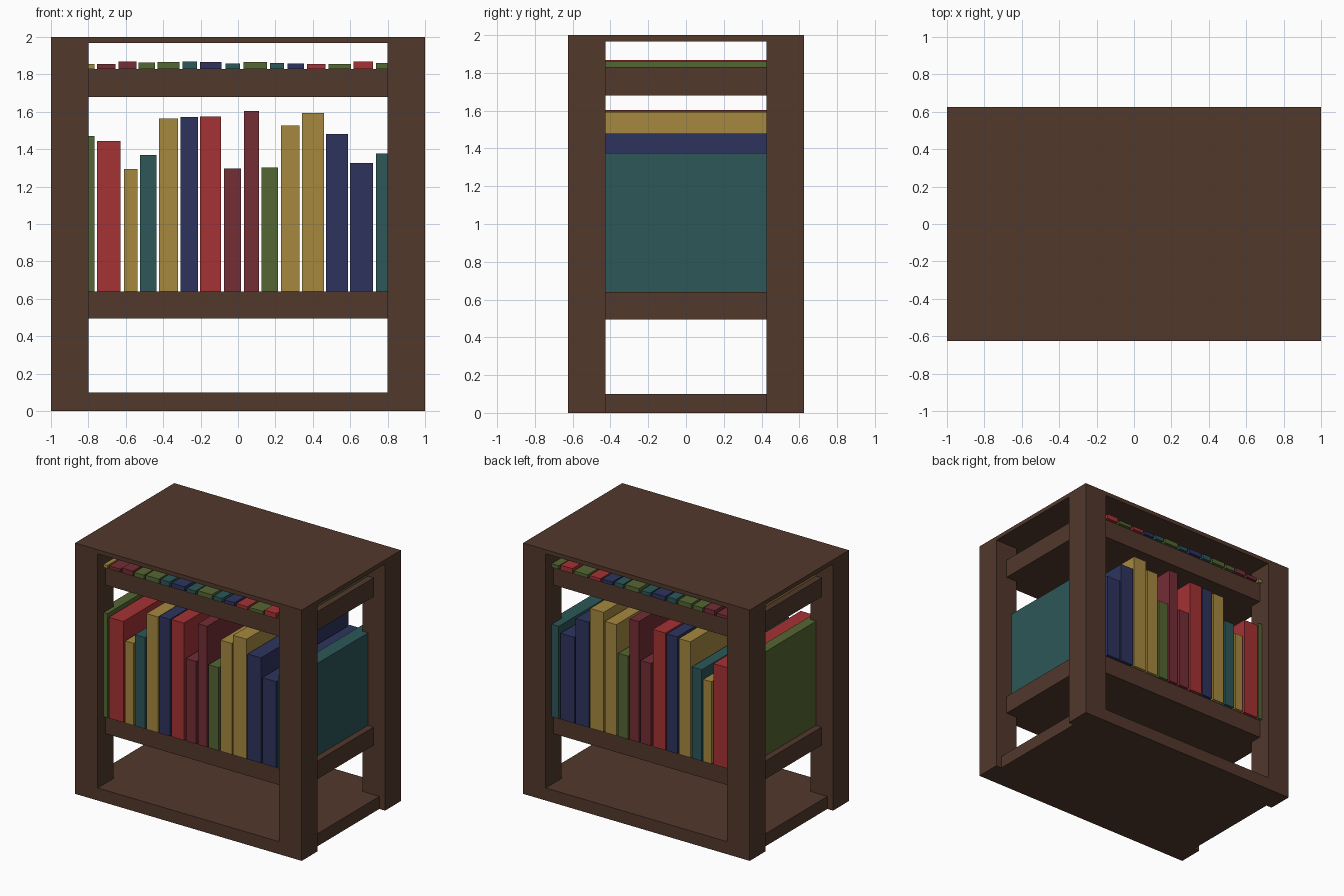
import bpy

cube = bpy.data.objects.get("Cube")
if cube:
    bpy.data.objects.remove(cube, do_unlink=True)


def linear(c):
    c /= 255
    return c / 12.92 if c <= 0.04045 else ((c + 0.055) / 1.055) ** 2.4


def material(name, *rgb):
    m = bpy.data.materials.new(name)
    m.use_nodes = True
    col = [linear(c) for c in rgb] + [1]
    m.diffuse_color = col
    bsdf = next(n for n in m.node_tree.nodes if n.type == "BSDF_PRINCIPLED")
    bsdf.inputs["Base Color"].default_value = col
    return m


wood = material("dark wood", 82, 56, 44)
covers = {
    "red": material("red cover", 164, 50, 52),
    "gold": material("gold cover", 166, 137, 64),
    "teal": material("teal cover", 45, 87, 88),
    "navy": material("navy cover", 45, 52, 94),
    "green": material("green cover", 84, 102, 50),
    "maroon": material("maroon cover", 115, 45, 53),
}


def box(name, x, y, z, mat):
    """Box spanning the (low, high) ranges on each axis."""
    bpy.ops.mesh.primitive_cube_add(size=1, location=[sum(r) / 2 for r in (x, y, z)])
    ob = bpy.context.object
    ob.name = name
    ob.scale = [r[1] - r[0] for r in (x, y, z)]
    bpy.ops.object.transform_apply(location=False, rotation=False, scale=True)
    ob.data.materials.append(mat)
    return ob


def slab(name, half_x, half_y, low, high):
    box(name, (-half_x, half_x), (-half_y, half_y), (low, high), wood)


# Frame: corner posts, top, base and two shelves
for sx, side in ((-1, "right"), (1, "left")):
    for sy, end in ((-1, "front"), (1, "back")):
        box(f"{end}_{side}_post", sorted((sx * 0.8, sx)),
            sorted((sy * 0.425, sy * 0.625)), (0, 2), wood)
slab("top_panel", 1, 0.625, 1.967, 2)
slab("base_panel", 0.95, 0.625, 0, 0.1)
slab("lower_shelf", 0.9, 0.525, 0.495, 0.64)
slab("upper_shelf", 0.9, 0.525, 1.68, 1.83)


def book_row(name, floor, books):
    """Row of books given as left edge, right edge, top height, colour."""
    for i, (x0, x1, top, colour) in enumerate(books, 1):
        box(f"{name}_{i}", (x0, x1), (-0.55, 0.55), (floor, top), covers[colour])


# Tall books on the lower shelf
book_row("tall_book", 0.64, [
    (-.85, -.767, 1.47, "green"), (-.755, -.627, 1.445, "red"),
    (-.61, -.537, 1.295, "gold"), (-.524, -.437, 1.368, "teal"),
    (-.423, -.322, 1.563, "gold"), (-.308, -.215, 1.572, "navy"),
    (-.203, -.092, 1.575, "red"), (-.075, .015, 1.298, "maroon"),
    (.031, .112, 1.604, "maroon"), (.125, .214, 1.302, "green"),
    (.23, .33, 1.526, "gold"), (.342, .46, 1.594, "gold"),
    (.471, .588, 1.48, "navy"), (.6, .722, 1.326, "navy"),
    (.738, .85, 1.377, "teal")])

# Thin books on the upper shelf
book_row("thin_book", 1.83, [
    (-.85, -.767, 1.855, "gold"), (-.753, -.654, 1.855, "maroon"),
    (-.638, -.542, 1.869, "maroon"), (-.531, -.445, 1.863, "green"),
    (-.43, -.314, 1.867, "green"), (-.298, -.218, 1.869, "teal"),
    (-.202, -.087, 1.866, "navy"), (-.068, .01, 1.858, "teal"),
    (.029, .154, 1.867, "green"), (.17, .246, 1.862, "teal"),
    (.264, .354, 1.857, "navy"), (.37, .467, 1.855, "red"),
    (.484, .604, 1.855, "green"), (.618, .722, 1.869, "red"),
    (.738, .85, 1.86, "green")])
